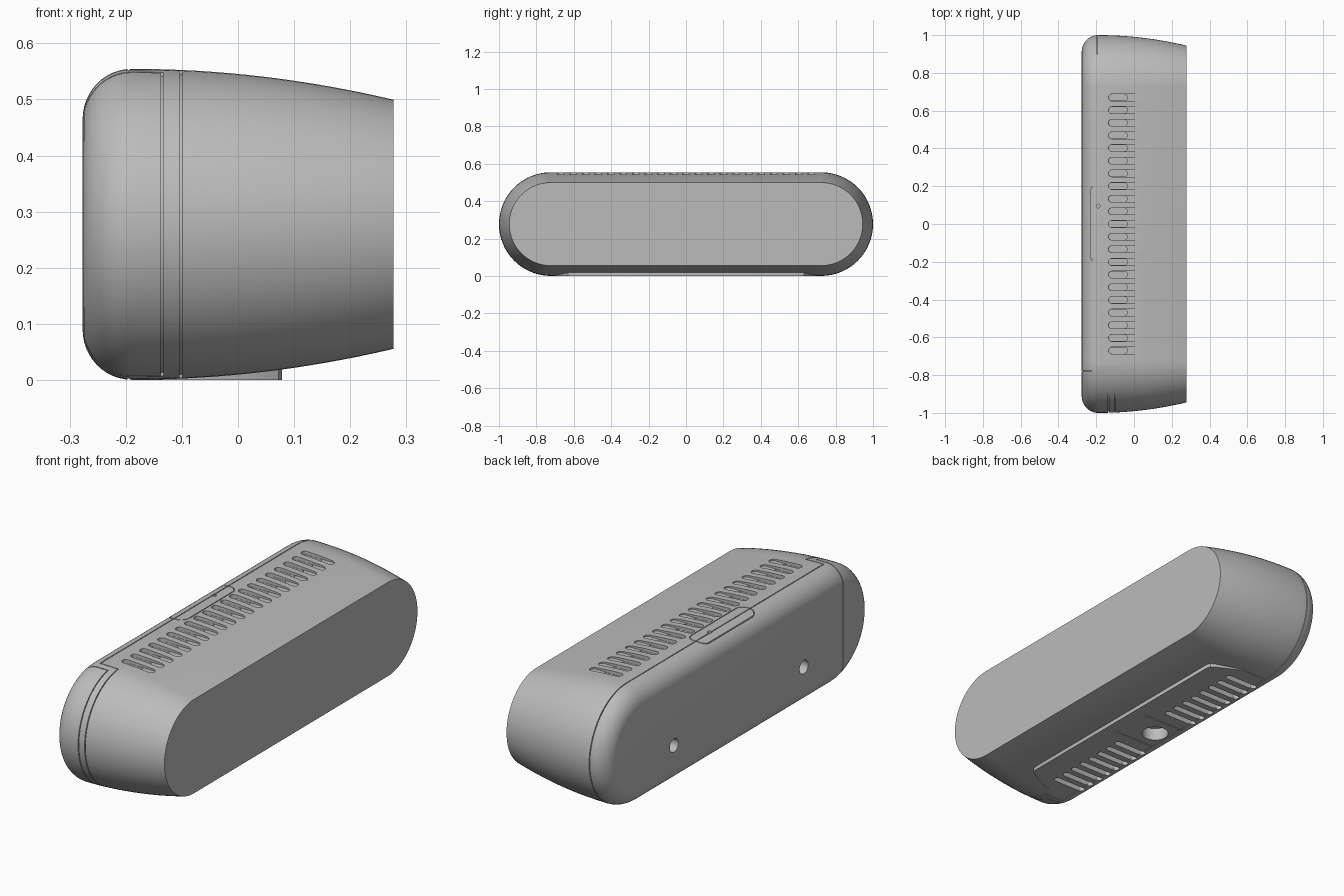
import bpy, bmesh, math
from mathutils import Matrix, Vector

if "Cube" in bpy.data.objects:
    bpy.data.objects.remove(bpy.data.objects["Cube"])

HALF_STRAIGHT, MID_Z, R = 0.723, 0.2775, 0.277

grey = bpy.data.materials.new("plain grey")
grey.use_nodes = True
colour = (0.5, 0.5, 0.5, 1)
grey.diffuse_color = colour
grey.node_tree.nodes["Principled BSDF"].inputs["Base Color"].default_value = colour


def finish(bm, name):
    bmesh.ops.recalc_face_normals(bm, faces=bm.faces)
    me = bpy.data.meshes.new(name)
    bm.to_mesh(me)
    bm.free()
    me.materials.append(grey)
    ob = bpy.data.objects.new(name, me)
    bpy.context.collection.objects.link(ob)
    return ob


def apply_boolean(target, cutter, operation="DIFFERENCE", keep=False):
    mod = target.modifiers.new("cut", "BOOLEAN")
    mod.operation, mod.object, mod.solver = operation, cutter, "EXACT"
    graph = bpy.context.evaluated_depsgraph_get()
    mesh = bpy.data.meshes.new_from_object(target.evaluated_get(graph))
    target.modifiers.clear()
    target.data = mesh
    if not keep:
        bpy.data.objects.remove(cutter)


def stadium(r, steps=32):
    pts = []
    for side in (1, -1):
        for i in range(steps + 1):
            a = math.pi * i / steps
            pts.append((side * (HALF_STRAIGHT + r * math.sin(a)),
                        MID_Z + side * r * math.cos(a)))
    return pts


def shell(name, inset=0.0):
    # Rounded front edge, then a gently tapering barrel
    profile = []
    for i in range(13):
        t = math.pi / 2 * i / 12
        profile.append((-0.19 - 0.087 * math.cos(t), 0.187 + 0.09 * math.sin(t)))
    for i in range(1, 17):
        u = i / 16
        profile.append((-0.19 + 0.467 * u, R - 0.055 * u * u))
    bm = bmesh.new()
    rings = [[bm.verts.new((x * (1 - inset / R), y, z)) for y, z in stadium(r - inset)]
             for x, r in profile]
    for a, b in zip(rings, rings[1:]):
        for i in range(len(a)):
            j = (i + 1) % len(a)
            bm.faces.new((a[i], a[j], b[j], b[i]))
    bm.faces.new(rings[0])
    bm.faces.new(rings[-1])
    return finish(bm, name)


def add_prism(bm, outline, z0, z1):
    low = [bm.verts.new((x, y, z0)) for x, y in outline]
    high = [bm.verts.new((x, y, z1)) for x, y in outline]
    bm.faces.new(low)
    bm.faces.new(high)
    for i in range(len(low)):
        j = (i + 1) % len(low)
        bm.faces.new((low[i], low[j], high[j], high[i]))


def rounded(x0, x1, y0, y1, r, steps=6):
    corners = ((x1 - r, y1 - r), (x0 + r, y1 - r), (x0 + r, y0 + r), (x1 - r, y0 + r))
    return [(cx + r * math.cos(math.pi / 2 * (k + i / steps)),
             cy + r * math.sin(math.pi / 2 * (k + i / steps)))
            for k, (cx, cy) in enumerate(corners) for i in range(steps + 1)]


def prism(name, outline, z0, z1):
    bm = bmesh.new()
    add_prism(bm, outline, z0, z1)
    return finish(bm, name)


def slots(x0, x1, ys, width, z0, z1):
    bm = bmesh.new()
    for y in ys:
        add_prism(bm, rounded(x0, x1, y - width / 2, y + width / 2, width * 0.499), z0, z1)
    return finish(bm, "slot_cutter")


def cylinder(centre, radius, depth, axis="Z"):
    bm = bmesh.new()
    turn = Matrix.Rotation(math.pi / 2, 4, "Y") if axis == "X" else Matrix()
    bmesh.ops.create_cone(bm, cap_ends=True, segments=32, radius1=radius, radius2=radius,
                          depth=depth, matrix=Matrix.Translation(Vector(centre)) @ turn)
    return finish(bm, "hole_cutter")


def box(x0, x1, y0, y1, z0=-0.1, z1=0.7):
    return prism("seam_cutter", [(x0, y0), (x1, y0), (x1, y1), (x0, y1)], z0, z1)


body = shell("housing")
core = shell("groove_limit", 0.006)
core.hide_render = True

# Base pad under the housing
pad = prism("base_pad", [(-0.19, -0.70), (-0.06, -0.70), (0.05, -0.645), (0.072, -0.63),
                         (0.078, -0.61), (0.078, 0.61), (0.072, 0.63), (0.05, 0.645),
                         (-0.06, 0.70), (-0.19, 0.70)], 0, 0.06)
apply_boolean(body, pad, "UNION")

# Panel seams and the end cap joints
W = 0.002
for seam in ((-0.195 - W, -0.195 + W, -0.75, 1.1),
             (-0.195 - W, -0.102 + W, -0.75 - W, -0.75 + W),
             (-0.102 - W, -0.102 + W, -1.1, -0.75),
             (-0.32, -0.135 + W, -0.78 - W, -0.78 + W),
             (-0.135 - W, -0.135 + W, -1.1, -0.78)):
    cutter = box(*seam)
    apply_boolean(cutter, core, keep=True)
    apply_boolean(body, cutter)

# Top latch outline and its pinhole
latch = prism("latch_cutter", rounded(-0.237, -0.143, -0.202, 0.207, 0.04), 0.4, 0.7)
inside = prism("latch_inside", rounded(-0.233, -0.147, -0.198, 0.203, 0.036), 0.3, 0.8)
apply_boolean(latch, inside)
apply_boolean(latch, core)
apply_boolean(body, latch)
apply_boolean(body, cylinder((-0.19, 0.095, 0.56), 0.01, 0.06))

# Top vents: a long shallow recess with a deeper opening
top_rows = [0.067 * i for i in range(-10, 11)]
apply_boolean(body, slots(-0.135, 0.032, top_rows, 0.036, 0.537, 0.7))
apply_boolean(body, slots(-0.134, -0.035, top_rows, 0.034, 0.50, 0.7))

# Bottom vents, mounting hole and its panel lines
bottom_rows = [s * (0.18 + 0.0615 * i) for s in (1, -1) for i in range(8)]
apply_boolean(body, slots(-0.215, -0.04, bottom_rows, 0.03, -0.1, 0.04))
apply_boolean(body, cylinder((-0.126, 0, 0), 0.06, 0.12))
for y in (-0.1, 0.1):
    apply_boolean(body, box(-0.21, 0.02, y - W, y + W, -0.1, 0.005))

# Two fixing holes in the flat rounded-edge face
for y in (-0.485, 0.485):
    apply_boolean(body, cylinder((-0.277, y, 0.19), 0.032, 0.1, "X"))

# Smooth shading with crisp edges
bpy.ops.object.select_all(action="DESELECT")
body.select_set(True)
bpy.context.view_layer.objects.active = body
bpy.ops.object.shade_smooth_by_angle(angle=math.radians(30))
